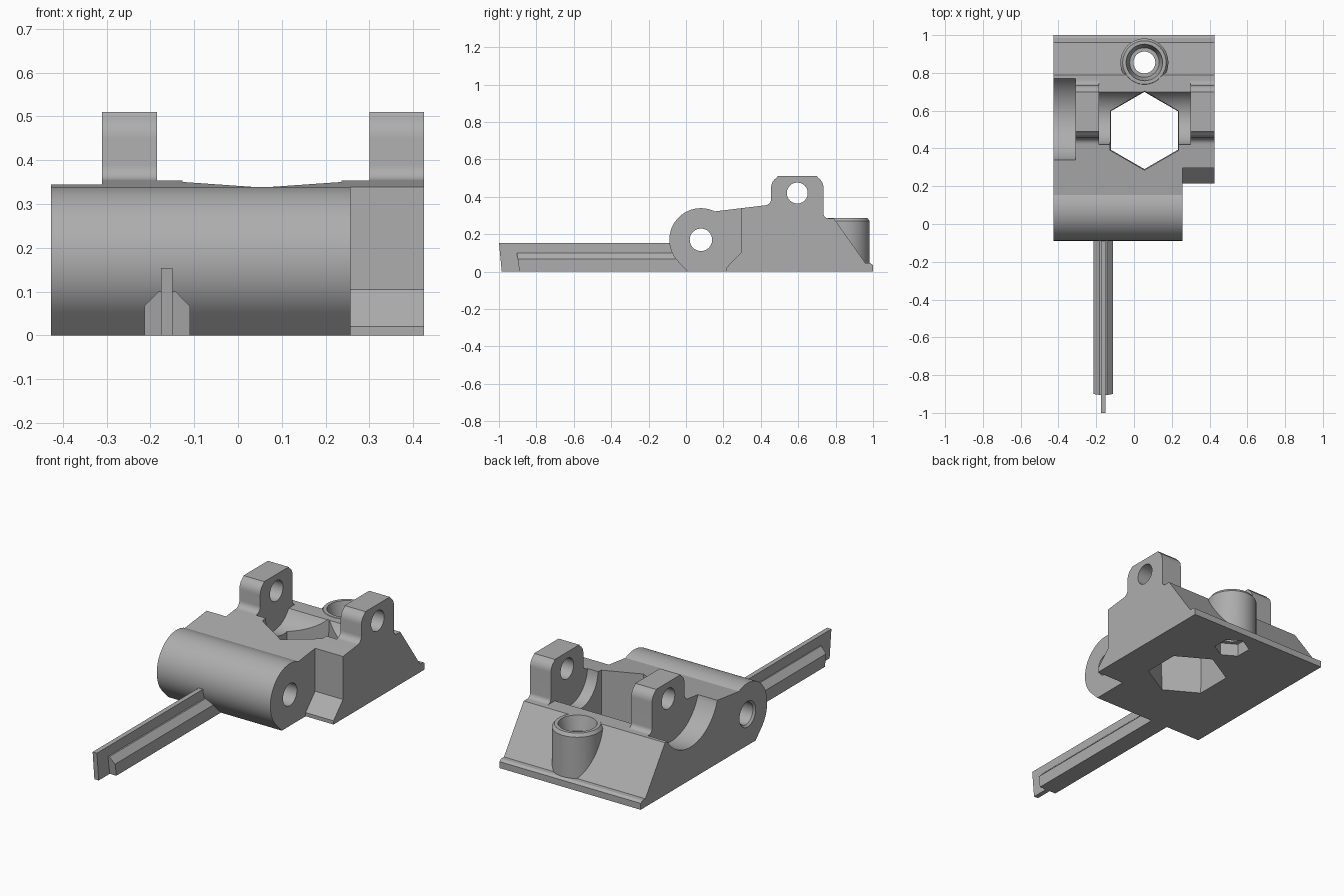
import bpy, bmesh, math
from mathutils import Matrix

if "Cube" in bpy.data.objects:
    bpy.data.objects.remove(bpy.data.objects["Cube"], do_unlink=True)

grey = bpy.data.materials.new("plain_grey")
grey.use_nodes = True
grey.diffuse_color = (0.42, 0.42, 0.42, 1)
grey.node_tree.nodes["Principled BSDF"].inputs["Base Color"].default_value = grey.diffuse_color


def finish(name, bm):
    bmesh.ops.recalc_face_normals(bm, faces=bm.faces[:])
    mesh = bpy.data.meshes.new(name)
    bm.to_mesh(mesh)
    bm.free()
    mesh.materials.append(grey)
    ob = bpy.data.objects.new(name, mesh)
    bpy.context.collection.objects.link(ob)
    return ob


def loft(name, start, end):
    """Solid between two matching outlines."""
    bm = bmesh.new()
    a = [bm.verts.new(p) for p in start]
    b = [bm.verts.new(p) for p in end]
    bm.faces.new(a)
    bm.faces.new(b)
    for i in range(len(a)):
        j = (i + 1) % len(a)
        bm.faces.new((a[i], a[j], b[j], b[i]))
    return finish(name, bm)


def prism_x(name, outline, x0, x1):
    return loft(name, [(x0, y, z) for y, z in outline], [(x1, y, z) for y, z in outline])


def bar_y(name, outline, y0, y1, lean, height):
    front = [(x, y0 + lean * (1 - z / height), z) for x, z in outline]
    return loft(name, front, [(x, y1, z) for x, z in outline])


def arc(cy, cz, r, a0, a1, n):
    angles = [math.radians(a0 + (a1 - a0) * i / n) for i in range(n + 1)]
    return [(cy + r * math.cos(a), cz + r * math.sin(a)) for a in angles]


def dip(y0, z0, y1, z1, cy, cz, n=24):
    """Concave arc from one edge to the other, below its centre."""
    a0 = math.degrees(math.atan2(z0 - cz, y0 - cy)) % 360
    a1 = math.degrees(math.atan2(z1 - cz, y1 - cy)) % 360
    return arc(cy, cz, math.hypot(y0 - cy, z0 - cz), a0, a1, n)


def round_solid(name, axis, centre, lo, hi, r0, r1=None, sides=40):
    bm = bmesh.new()
    bmesh.ops.create_cone(bm, cap_ends=True, segments=sides, radius1=r0,
                          radius2=r0 if r1 is None else r1, depth=hi - lo)
    mid = (lo + hi) / 2
    if axis == 'X':
        m = Matrix.Translation((mid, *centre)) @ Matrix.Rotation(math.pi / 2, 4, 'Y')
    else:
        m = Matrix.Translation((*centre, mid))
    bm.transform(m)
    return finish(name, bm)


def combine(target, tool, operation):
    mod = target.modifiers.new(operation, 'BOOLEAN')
    mod.operation = operation
    mod.solver = 'EXACT'
    mod.object = tool
    bpy.context.view_layer.objects.active = target
    bpy.ops.object.modifier_apply(modifier=mod.name)
    bpy.data.objects.remove(tool, do_unlink=True)


def cut(target, tool):
    combine(target, tool, 'DIFFERENCE')


# Side outline: hinge barrel, sloping top, lug and rear ramp
barrel = (0.08, 0.17)
outline = [(0.01, 0)] + arc(*barrel, 0.169, 225, 64, 36)
outline += [(0.42, 0.354)] + arc(0.42, 0.389, 0.035, -80, 0, 6)
outline += arc(0.515, 0.45, 0.06, 180, 120, 5) + [(0.49, 0.51), (0.70, 0.51)]
outline += arc(0.675, 0.45, 0.06, 60, 0, 5) + arc(0.76, 0.31, 0.025, 180, 270, 6)
outline += [(0.79, 0.285), (0.96, 0.045), (0.985, 0.045), (1.0, 0.035), (1.0, 0)]
body = prism_x("hinge_body", outline, -0.427, 0.425)

# Clearances beside and between the two lugs
side_gap = dip(0.34, 0.344, 0.775, 0.285, 0.57, 0.42) + [(0.775, 0.6), (0.34, 0.6)]
cut(body, prism_x("side_gap", side_gap, -0.5, -0.31))
mid_gap = dip(0.42, 0.354, 0.70, 0.285, 0.57, 0.36) + [(0.77, 0.285), (0.77, 0.6), (0.42, 0.6)]
cut(body, prism_x("middle_gap", mid_gap, -0.185, 0.30))

# Notch that shortens the barrel on the left
notch = [(-0.2, -0.1), (0.215, -0.1), (0.215, 0.02), (0.297, 0.105), (0.297, 0.6), (-0.2, 0.6)]
cut(body, prism_x("barrel_notch", notch, 0.257, 0.6))

# Screw boss with a chamfered rim on the rear ramp
boss = (0.055, 0.855)
combine(body, round_solid("boss", 'Z', boss, 0.02, 0.27, 0.127, sides=48), 'UNION')
combine(body, round_solid("boss_rim", 'Z', boss, 0.27, 0.287, 0.127, 0.115, 48), 'UNION')
cut(body, round_solid("screw_hole", 'Z', boss, -0.1, 0.5, 0.058))
cut(body, round_solid("screw_recess", 'Z', boss, 0.21, 0.30, 0.078, 0.1))
cut(body, round_solid("nut_pocket", 'Z', boss, -0.1, 0.07, 0.09, sides=6))

# Hexagonal opening through the middle
hexagon = [(0.055 + math.sin(math.radians(60 * i)), math.cos(math.radians(60 * i))) for i in range(6)]


def hex_ring(r, z):
    return [(0.055 + (x - 0.055) * r, 0.495 + y * r, z) for x, y in hexagon]


cut(body, loft("hex_opening", hex_ring(0.203, -0.1), hex_ring(0.213, 0.6)))

# Pin holes through the barrel and the lugs
cut(body, round_solid("barrel_hole", 'X', barrel, -0.6, 0.6, 0.06))
for x0, x1, r0, r1 in ((-0.437, -0.417, 0.08, 0.06), (0.247, 0.267, 0.06, 0.08)):
    cut(body, round_solid("hole_bevel", 'X', barrel, x0, x1, r0, r1))
cut(body, round_solid("lug_hole", 'X', (0.595, 0.42), -0.6, 0.6, 0.056))

# Lever arm: wide rail with a thin rib
rail_half = [(-0.052, 0), (-0.052, 0.067), (-0.02, 0.1)]
rail = [(-0.162 + x, z) for x, z in rail_half] + [(-0.162 - x, z) for x, z in reversed(rail_half)]
arm = bar_y("lever_arm", rail, -0.905, 0.01, 0.015, 0.1)
rib = [(-0.176, 0), (-0.176, 0.154), (-0.15, 0.154), (-0.15, 0)]
combine(arm, bar_y("rib", rib, -1.0, 0.01, 0.015, 0.154), 'UNION')

# Crisp edges, smooth curves
for ob in (body, arm):
    bpy.ops.object.select_all(action='DESELECT')
    ob.select_set(True)
    bpy.context.view_layer.objects.active = ob
    bpy.ops.object.shade_smooth_by_angle(angle=math.radians(25))
